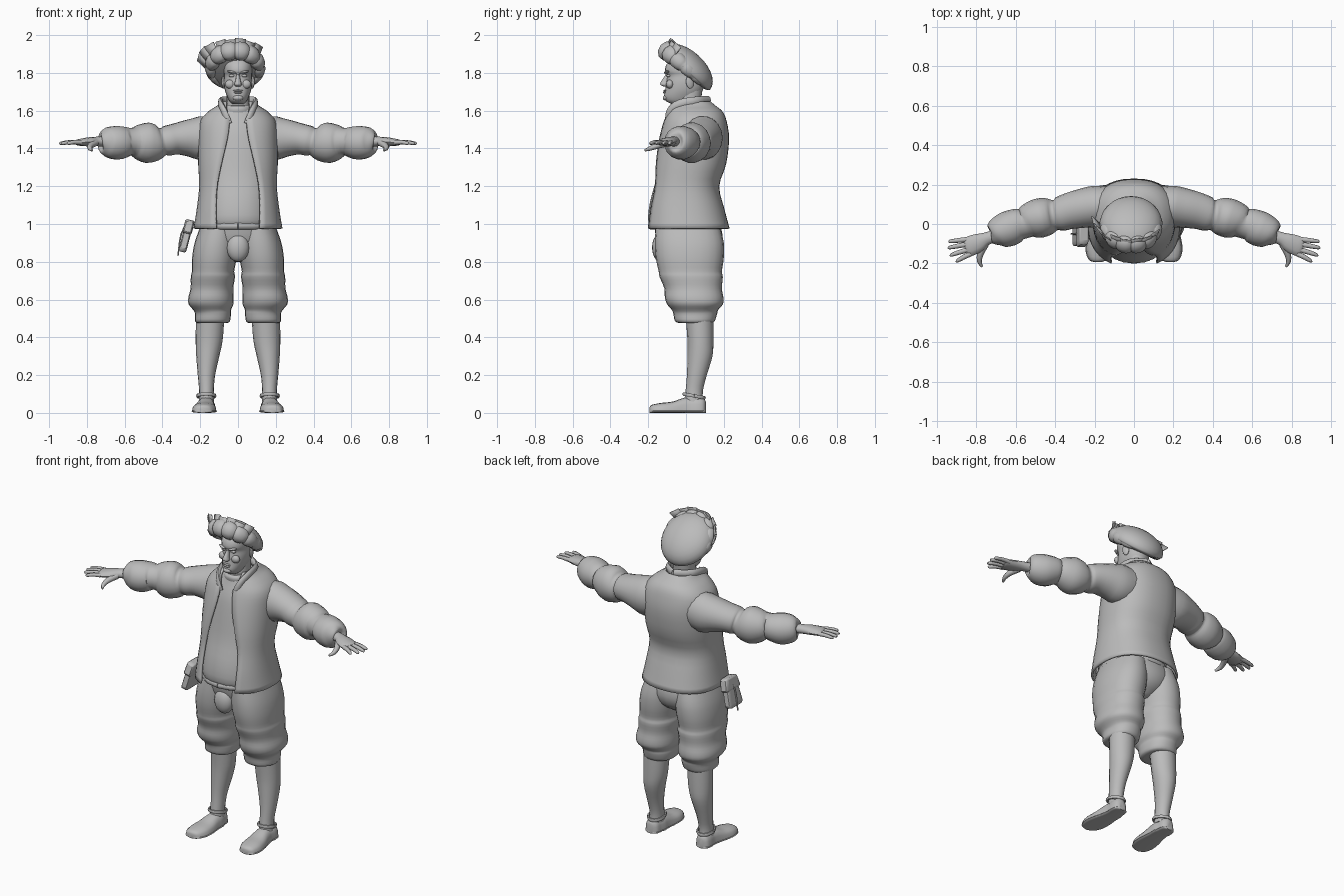
import bpy, bmesh, math
from mathutils import Vector, Matrix

grey = bpy.data.materials.new("plain grey")
grey.diffuse_color = (0.5, 0.5, 0.5, 1)


def finish(name, bm, angle=50):
    bmesh.ops.recalc_face_normals(bm, faces=bm.faces[:])
    me = bpy.data.meshes.new(name)
    bm.to_mesh(me)
    bm.free()
    ob = bpy.data.objects.new(name, me)
    bpy.context.collection.objects.link(ob)
    me.materials.append(grey)
    bpy.ops.object.select_all(action='DESELECT')
    ob.select_set(True)
    bpy.context.view_layer.objects.active = ob
    bpy.ops.object.shade_smooth_by_angle(angle=math.radians(angle))
    return ob


def smooth_rows(rows, k):
    # Catmull-Rom interpolation between rows of numbers
    out = []
    for i in range(len(rows) - 1):
        a, b, c, d = (rows[max(i - 1, 0)], rows[i], rows[i + 1], rows[min(i + 2, len(rows) - 1)])
        for j in range(k):
            t = j / k
            out.append([0.5 * (2*q + (r-p)*t + (2*p-5*q+4*r-s)*t*t + (3*q-p-3*r+s)*t**3)
                        for p, q, r, s in zip(a, b, c, d)])
    return out + [list(rows[-1])]


def skin(name, rings, closed=True, angle=50):
    bm = bmesh.new()
    vs = [[bm.verts.new(p) for p in r] for r in rings]
    n = len(vs[0])
    for a, b in zip(vs, vs[1:]):
        for i in range(n if closed else n - 1):
            j = (i + 1) % n
            bm.faces.new((a[i], a[j], b[j], b[i]))
    if closed:
        bm.faces.new(vs[0])
        bm.faces.new(vs[-1])
    return finish(name, bm, angle)


def oval(t, p):
    c, s = math.cos(t), math.sin(t)
    return math.copysign(abs(c)**p, c), math.copysign(abs(s)**p, s)


def column(name, rows, n=24, p=0.9, k=3, s=1):
    # rows: z, centre x, half width, front y, back y
    rings = []
    for z, x, w, f, b in smooth_rows(rows, k):
        ring = []
        for i in range(n):
            c, q = oval(2 * math.pi * i / n, p)
            ring.append((s * (x + c * w), (f + b) / 2 + q * (b - f) / 2, z))
        rings.append(ring)
    return skin(name, rings)


def tube(name, rows, n=14, k=3, s=1, closed_path=False):
    # rows: x, y, z, horizontal radius, vertical radius
    rows = smooth_rows(rows, k)
    rings = []
    for i, (x, y, z, h, v) in enumerate(rows):
        d = Vector(rows[min(i + 1, len(rows) - 1)][:3]) - Vector(rows[max(i - 1, 0)][:3])
        side = d.cross(Vector((0, 0, 1))).normalized()
        up = side.cross(d).normalized()
        ring = []
        for j in range(n):
            t = 2 * math.pi * j / n
            q = Vector((x, y, z)) + side * (h * math.cos(t)) + up * (v * math.sin(t))
            ring.append((s * q.x, q.y, q.z))
        rings.append(ring)
    return skin(name, rings)


def blob(name, loc, size, rot=(0, 0, 0)):
    bm = bmesh.new()
    bmesh.ops.create_uvsphere(bm, u_segments=16, v_segments=10, radius=1)
    ob = finish(name, bm)
    ob.location, ob.scale, ob.rotation_euler = loc, size, rot
    return ob


# Shirt under the jacket
column("shirt", [(0.975, 0, .17, -.175, .15), (1.02, 0, .185, -.2, .17), (1.12, 0, .18, -.19, .16),
                 (1.25, 0, .18, -.155, .16), (1.4, 0, .18, -.13, .18), (1.5, 0, .17, -.11, .18),
                 (1.58, 0, .12, -.08, .15), (1.63, 0, .075, -.065, .1)])

# Open jacket: z, half width, front, back, half width of the front opening
rings = []
for z, w, f, b, o in smooth_rows([(.975, .23, -.215, .225, .1), (1.08, .213, -.205, .197, .105), (1.2, .2, -.18, .17, .1),
                                  (1.32, .205, -.165, .207, .075), (1.45, .205, -.14, .222, .045),
                                  (1.54, .195, -.115, .21, .035), (1.59, .155, -.095, .19, .045),
                                  (1.62, .11, -.085, .155, .055), (1.645, .085, -.06, .125, .055)], 3):
    a = math.asin(min(o / w, .9))
    ring = []
    for i in range(33):
        c, q = oval(-math.pi / 2 + a + (2 * math.pi - 2 * a) * i / 32, .85)
        ring.append((c * w, (f + b) / 2 + q * (b - f) / 2, z))
    rings.append(ring)
jacket = skin("jacket", rings, closed=False)
m = jacket.modifiers.new("thickness", 'SOLIDIFY')
m.thickness, m.offset = .012, 0

# Collar lapels and neck
for s in (1, -1):
    tube("collar", [(.05, -.1, 1.53, .012, .02), (.075, -.085, 1.6, .014, .02), (.092, -.03, 1.635, .014, .025),
                    (.08, .06, 1.65, .014, .025), (.0, .12, 1.655, .014, .022)], 8, s=s)
column("shirt_collar", [(1.58, 0, .075, -.075, .09), (1.61, 0, .073, -.08, .08), (1.625, 0, .06, -.07, .07)])
column("neck", [(1.57, 0, .065, -.055, .08), (1.65, 0, .06, -.05, .08), (1.73, 0, .06, -.04, .09)])

# Head with chin, cheeks and brow
column("head", [(1.635, 0, .03, -.075, .0), (1.65, 0, .045, -.105, .04), (1.675, 0, .058, -.116, .07),
                (1.71, 0, .07, -.11, .09), (1.75, 0, .075, -.105, .1), (1.785, 0, .073, -.1, .1),
                (1.81, 0, .075, -.112, .1), (1.85, 0, .073, -.1, .09), (1.89, 0, .05, -.06, .06)], 24, .92)
column("nose", [(1.728, 0, .012, -.118, -.09), (1.737, 0, .02, -.137, -.09), (1.755, 0, .015, -.133, -.09),
                (1.785, 0, .009, -.113, -.08), (1.8, 0, .01, -.11, -.08)], 10)
blob("upper_lip", (0, -.111, 1.706), (.026, .009, .005))
blob("lower_lip", (0, -.112, 1.696), (.022, .009, .006))
blob("chin", (0, -.107, 1.668), (.027, .016, .015))
for s in (1, -1):
    blob("ear", (s * .077, .02, 1.75), (.01, .021, .034), (.15, 0, s * .3))
    blob("brow", (s * .034, -.103, 1.804), (.026, .012, .007), (0, s * -.2, s * .3))
    blob("eye", (s * .033, -.092, 1.785), (.015, .011, .008))
    blob("cheek", (s * .042, -.085, 1.74), (.027, .02, .024))

# Beret: tilted dome with a puffed roll around its edge
tilt = Matrix.Translation((-.015, -.005, 1.815)) @ Matrix.Rotation(math.radians(-42), 4, 'X')
bm = bmesh.new()
bmesh.ops.create_uvsphere(bm, u_segments=28, v_segments=14, radius=1)
for v in bm.verts:
    v.co = tilt @ Vector((v.co.x * .158, v.co.y * .168, v.co.z * (.095 if v.co.z > 0 else .03) + .01))
finish("beret_crown", bm)
rings = []
for i in range(61):
    t = math.radians(-90 + (i - 30) * 4.6)
    front = .5 - .5 * math.sin(t)
    puff = abs(math.sin(i * math.pi / 6))**.5
    r = (.018 + .03 * front) * (.8 + .2 * puff)
    rings.append([tilt @ Vector(((.128 + r * math.cos(a)) * math.cos(t), (.14 + r * math.cos(a)) * math.sin(t),
                                 r * 1.15 * math.sin(a) + .012)) for a in [j * math.pi / 5 for j in range(10)]])
skin("beret_roll", rings, angle=40)

# Slashed brim plates standing up around the front and one side
for i, deg in enumerate((-170, -152, -134, -116, -98, -80, -62, -44)):
    t0, t1 = math.radians(deg - 10), math.radians(deg + 9)
    out = .035 if i < 3 else .012
    inner = [Vector((.145 * math.cos(t), .15 * math.sin(t), .0)) for t in (t0, t1)]
    outer = [Vector(((.163 + out) * math.cos(t), (.158 + out * .6) * math.sin(t), .068 + .008 * (i % 2)))
             for t in (t0, t1)]
    plate = skin("beret_plate", [[tilt @ v for v in inner], [tilt @ v for v in outer]], closed=False)
    m = plate.modifiers.new("thickness", 'SOLIDIFY')
    m.thickness = .006

# Breeches seat and front flap
column("breeches_seat", [(.8, 0, .05, -.06, .1), (.85, 0, .13, -.12, .17), (.92, 0, .19, -.155, .195),
                         (1.0, 0, .2, -.17, .18)])
blob("front_flap", (0, -.135, .875), (.06, .045, .075))
tube("belt", [(.19 * math.sin(a), -.005 - .185 * math.cos(a), .99, .012, .018)
              for a in [j * math.pi / 8 for j in range(17)]], 8, 1)

for s in (1, -1):
    # Gathered breeches leg
    column("breeches_leg", [(.475, .135, .075, -.03, .135), (.485, .135, .092, -.058, .152), (.525, .132, .095, -.067, .165),
                            (.545, .137, .1, -.075, .17), (.575, .143, .118, -.1, .195), (.61, .143, .12, -.112, .198),
                            (.66, .138, .113, -.115, .19), (.72, .133, .117, -.14, .195), (.75, .132, .112, -.145, .19),
                            (.82, .125, .118, -.16, .2), (.9, .115, .115, -.165, .2), (.985, .1, .1, -.16, .18)], s=s)
    # Stockinged calf
    column("lower_leg", [(.06, .168, .04, -.01, .09), (.12, .167, .039, -.002, .09), (.2, .167, .046, .005, .11),
                         (.3, .16, .061, .008, .14), (.38, .153, .071, .008, .145), (.49, .148, .075, .0, .145)], 16, 1, s=s)
    # Shoe with sole and ankle strap
    for part, top in (("sole", 0), ("shoe", 1)):
        rows = []
        for y, w, h in smooth_rows([(-.193, .018, .03), (-.18, .045, .043), (-.13, .063, .053), (-.07, .06, .06),
                                    (-.01, .05, .08), (.05, .046, .085), (.09, .04, .08), (.105, .018, .06)], 3):
            x = .172 - .08 * (y + .03) * (y < .05)
            rows.append([(s * (x + w * (1.06 - .06 * top) * c), y,
                          (.012 + (h - .012) * max(q, 0) if top else .008 + .008 * q))
                         for c, q in [oval(2 * math.pi * j / 16, .8) for j in range(16)]])
        skin(part, rows)
    tube("ankle_strap", [(.168 + .047 * math.cos(a), .043 + .055 * math.sin(a), .09 - .01 * math.sin(a), .007, .01)
                         for a in [j * math.pi / 8 for j in range(17)]], 6, 1, s=s)

    # Puffed sleeve
    tube("sleeve", [(.1, .1, 1.47, .09, .1), (.19, .09, 1.455, .105, .117), (.26, .08, 1.455, .1, .1),
                    (.33, .065, 1.45, .092, .083), (.375, .05, 1.44, .087, .08), (.4, .045, 1.435, .077, .074),
                    (.43, .04, 1.43, .092, .095), (.48, .03, 1.43, .1, .108), (.53, .015, 1.435, .09, .092),
                    (.56, .0, 1.437, .074, .072), (.59, -.005, 1.435, .084, .08), (.64, -.025, 1.43, .09, .09),
                    (.69, -.045, 1.435, .078, .08), (.715, -.06, 1.437, .055, .06), (.72, -.062, 1.437, .035, .04)], 18, s=s)
    # Hand
    tube("palm", [(.7, -.06, 1.437, .032, .028), (.75, -.075, 1.437, .033, .025), (.79, -.095, 1.435, .047, .024),
                  (.84, -.115, 1.432, .05, .018), (.855, -.12, 1.43, .04, .012)], 12, s=s)
    for x0, y0, x1, y1 in ((.84, -.078, .942, -.088), (.845, -.103, .946, -.12),
                           (.84, -.13, .935, -.157), (.83, -.152, .905, -.187)):
        tube("finger", [(x0, y0, 1.432, .013, .013), ((x0 + x1) / 2, (y0 + y1) / 2, 1.433, .012, .011),
                        (x1 - .008, y1, 1.427, .009, .009), (x1, y1, 1.426, .004, .004)], 8, 2, s)
    tube("thumb", [(.755, -.1, 1.43, .02, .02), (.78, -.15, 1.415, .017, .016), (.785, -.19, 1.4, .012, .012),
                   (.772, -.217, 1.39, .006, .006)], 8, 2, s)

# Pouch with flap hanging from the belt
for name, size, z, x in (("pouch", (.042, .13, .15), .925, -.277), ("pouch_flap", (.05, .14, .075), .985, -.262)):
    bm = bmesh.new()
    bmesh.ops.create_cube(bm, size=1)
    for v in bm.verts:
        v.co.y *= 1.0 if v.co.z < 0 else .75
    ob = finish(name, bm)
    ob.scale, ob.location, ob.rotation_euler = size, (x, -.05, z), (0, .25, 0)
    m = ob.modifiers.new("bevel", 'BEVEL')
    m.width, m.segments = .15, 2
tube("pouch_cord", [(-.255, -.05, 1.02, .005, .005), (-.3, -.05, .95, .005, .005), (-.318, -.05, .83, .004, .004)], 6)
